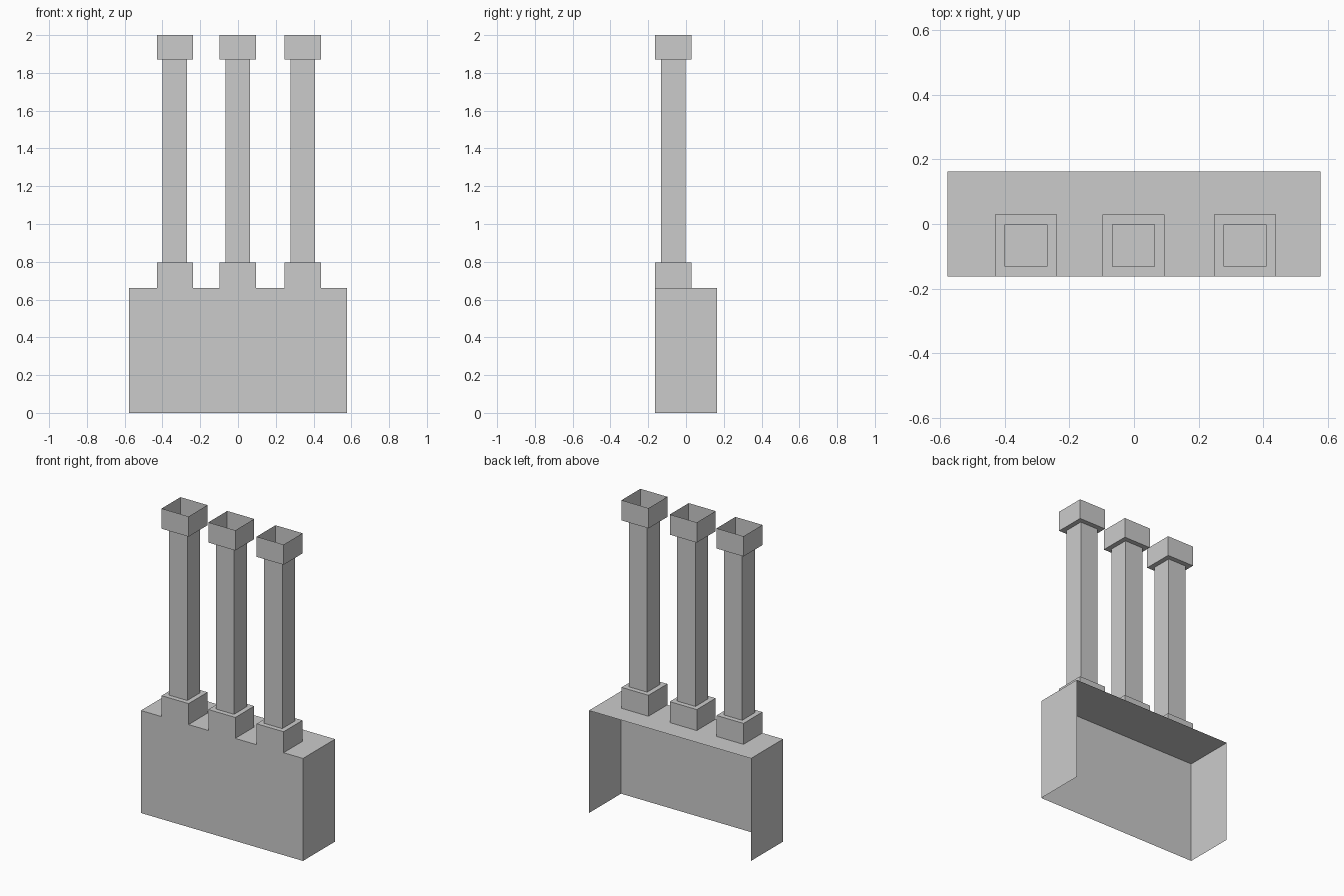
import bpy, bmesh

if "Cube" in bpy.data.objects:
    bpy.data.objects.remove(bpy.data.objects["Cube"])

HALF_X, HALF_Y, BASE_H = 0.577, 0.163, 0.66


def finish(bm, name):
    mesh = bpy.data.meshes.new(name)
    bm.to_mesh(mesh)
    bm.free()
    obj = bpy.data.objects.new(name, mesh)
    bpy.context.collection.objects.link(obj)
    return obj


# Hearth housing: thin shell box, open at the back and underneath
bm = bmesh.new()
bmesh.ops.create_cube(bm, size=1)
for v in bm.verts:
    v.co.x *= 2 * HALF_X
    v.co.y *= 2 * HALF_Y
    v.co.z = (v.co.z + 0.5) * BASE_H
bm.normal_update()
open_faces = [f for f in bm.faces if f.normal.y > 0.9 or f.normal.z < -0.9]
bmesh.ops.delete(bm, geom=open_faces, context='FACES_ONLY')
finish(bm, "housing")

# Chimney profile (half width, height): plinth, slim shaft, open flared cap
WIDE, SLIM = 0.096, 0.065
PROFILE = [(WIDE, BASE_H), (WIDE, 0.795), (SLIM, 0.795),
           (SLIM, 1.87), (WIDE, 1.87), (WIDE, 2.0)]


def chimney(name, cx):
    cy = WIDE - HALF_Y  # plinth sits flush with the housing front
    bm = bmesh.new()
    rings = [[bm.verts.new((cx + sx * h, cy + sy * h, z))
              for sx, sy in ((-1, -1), (1, -1), (1, 1), (-1, 1))]
             for h, z in PROFILE]
    for low, high in zip(rings, rings[1:]):
        for i in range(4):
            j = (i + 1) % 4
            bm.faces.new((low[i], low[j], high[j], high[i]))
    finish(bm, name)


# Three chimneys in a row
for name, cx in (("chimney_left", -0.334), ("chimney_middle", -0.001),
                 ("chimney_right", 0.343)):
    chimney(name, cx)
